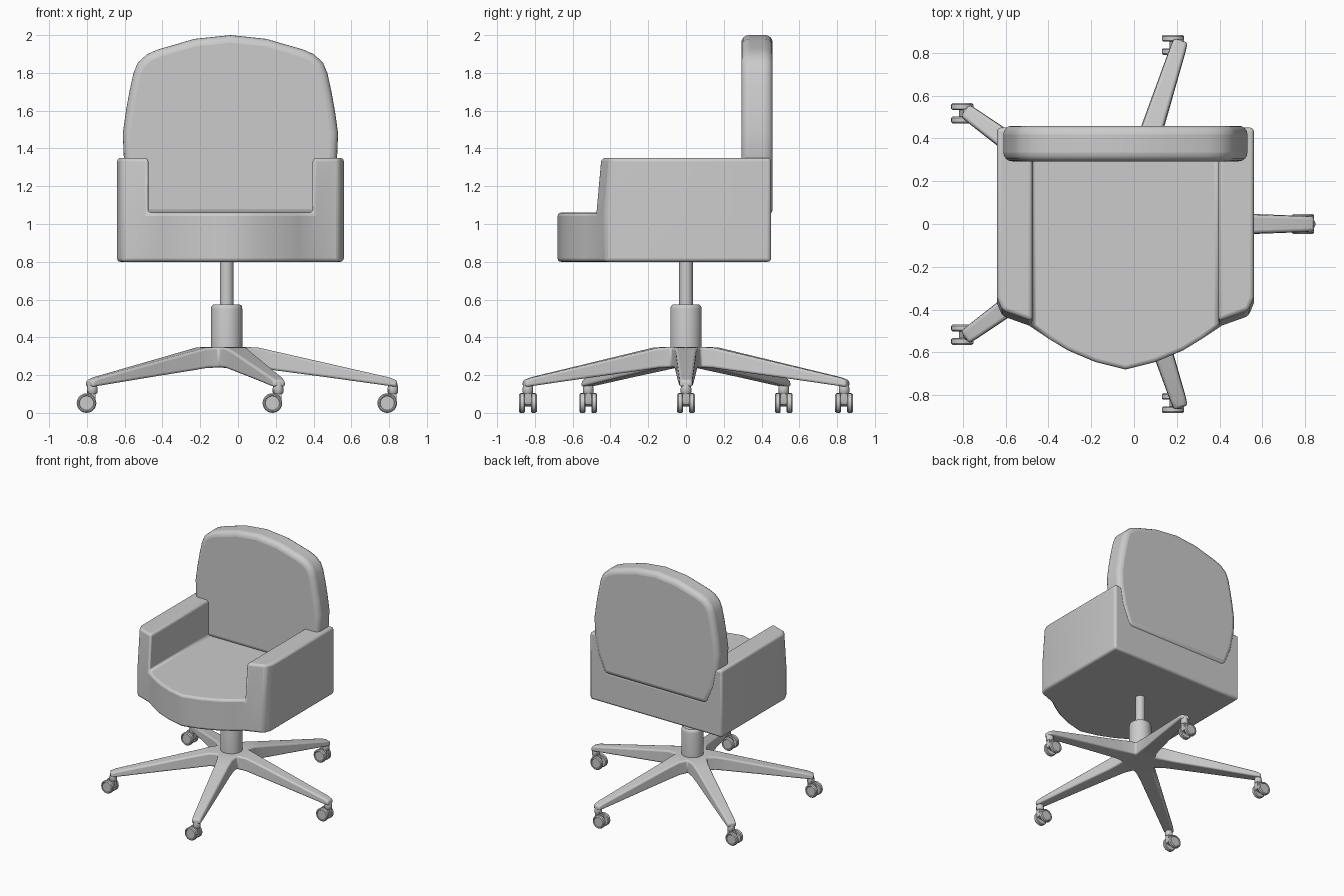
import bpy, bmesh
from math import cos, sin, pi, radians
from mathutils import Vector

if "Cube" in bpy.data.objects:
    bpy.data.objects.remove(bpy.data.objects["Cube"])

CX = -0.04   # mirror line of the upholstery
HX = -0.06   # axis of the column and star base


def finish(name, bm, bevel=0.0, segs=3, limit=35):
    bmesh.ops.remove_doubles(bm, verts=bm.verts, dist=1e-5)
    bmesh.ops.recalc_face_normals(bm, faces=bm.faces)
    me = bpy.data.meshes.new(name)
    bm.to_mesh(me)
    bm.free()
    ob = bpy.data.objects.new(name, me)
    bpy.context.collection.objects.link(ob)
    bpy.ops.object.select_all(action='DESELECT')
    ob.select_set(True)
    bpy.context.view_layer.objects.active = ob
    if bevel:
        m = ob.modifiers.new("Bevel", 'BEVEL')
        m.width, m.segments = bevel, segs
        m.limit_method, m.angle_limit = 'ANGLE', radians(limit)
    bpy.ops.object.shade_smooth_by_angle(angle=radians(40))
    return ob


def lathe(bm, profile, origin, axis='Z', n=24):
    """Revolve (radius, height) pairs about an axis through origin."""
    o = Vector(origin)
    rings = []
    for r, h in profile:
        ring = []
        for i in range(n):
            a = 2 * pi * i / n
            u, v = r * cos(a), r * sin(a)
            ring.append(bm.verts.new(o + Vector((u, v, h) if axis == 'Z' else (u, h, v))))
        rings.append(ring)
    for a, b in zip(rings, rings[1:]):
        for i in range(n):
            j = (i + 1) % n
            bm.faces.new((a[i], a[j], b[j], b[i]))
    bm.faces.new(rings[0])
    bm.faces.new(rings[-1])


# Seat and arms: one plan outline, with the two arm areas pulled up
half = [(0.60, 0.45), (0.60, -0.37), (0.575, -0.43), (0.435, -0.48),
        (0.36, -0.535), (0.27, -0.59), (0.14, -0.645)]
outline = [(CX - x, y) for x, y in half] + [(CX, -0.68)] + [(CX + x, y) for x, y in half[::-1]]
outline += [(CX + 0.435, 0.45), (CX - 0.435, 0.45)]
bm = bmesh.new()
low = [bm.verts.new((x, y, 0.80)) for x, y in outline]
top = [bm.verts.new((x, y, 1.06)) for x, y in outline]
n = len(outline)
bm.faces.new(low)
for i in range(n):
    j = (i + 1) % n
    bm.faces.new((low[i], low[j], top[j], top[i]))
bm.faces.new(top[3:12] + top[15:17])
arms = [bm.faces.new(top[0:4] + [top[16]]), bm.faces.new(top[11:16])]
for f in arms:
    new = bmesh.ops.extrude_face_region(bm, geom=[f])
    for v in [g for g in new['geom'] if isinstance(g, bmesh.types.BMVert)]:
        v.co.z = 1.35
        if v.co.y < 0:
            v.co.y += 0.027
bmesh.ops.delete(bm, geom=[f for f in arms if f.is_valid], context='FACES_ONLY')
finish("seat_and_arms", bm, 0.018)

# Backrest: rounded panel with a thick soft rim
half = [(0.47, 1.04), (0.535, 1.2), (0.565, 1.36), (0.57, 1.48), (0.553, 1.6), (0.535, 1.70),
        (0.513, 1.80), (0.49, 1.855), (0.44, 1.90), (0.38, 1.925), (0.19, 1.98)]
prof = [(CX + x, z) for x, z in half] + [(CX, 2.0)] + [(CX - x, z) for x, z in half[::-1]]
bm = bmesh.new()
face = bm.faces.new([bm.verts.new((x, 0.293, z)) for x, z in prof])
new = bmesh.ops.extrude_face_region(bm, geom=[face], use_keep_orig=True)
for v in [g for g in new['geom'] if isinstance(g, bmesh.types.BMVert)]:
    v.co.y = 0.459
finish("backrest", bm, 0.04, 4, 50)

# Gas lift column
bm = bmesh.new()
lathe(bm, [(0.036, 0.5), (0.036, 0.82)], (HX, 0, 0))
finish("piston", bm)
bm = bmesh.new()
lathe(bm, [(0.083, 0.30), (0.083, 0.55), (0.080, 0.565), (0.070, 0.574), (0.035, 0.574)], (HX, 0, 0), n=32)
finish("column_sleeve", bm)

# Five-armed star base: (radius, half width top, half width bottom, top z, bottom z)
stations = [(0.105, 0.0763, 0.0763, 0.35, 0.24), (0.17, 0.060, 0.066, 0.345, 0.238),
            (0.25, 0.054, 0.060, 0.327, 0.226), (0.50, 0.046, 0.052, 0.270, 0.193),
            (0.86, 0.034, 0.039, 0.188, 0.143), (0.902, 0.030, 0.036, 0.172, 0.138)]
bm = bmesh.new()
hub_top, hub_low = [], []
for k in range(5):
    a = 2 * pi * k / 5
    d, s = Vector((cos(a), sin(a), 0)), Vector((-sin(a), cos(a), 0))
    rings = []
    for r, wt, wb, zt, zb in stations:
        c = Vector((HX, 0, 0)) + d * r
        rings.append([bm.verts.new(c + s * w + Vector((0, 0, z)))
                      for w, z in ((-wb, zb), (wb, zb), (wt, zt), (-wt, zt))])
    for p, q in zip(rings, rings[1:]):
        for i in range(4):
            j = (i + 1) % 4
            bm.faces.new((p[i], p[j], q[j], q[i]))
    bm.faces.new(rings[-1])
    hub_low.append(rings[0][0])
    hub_top.append(rings[0][3])
# weld the arms at the valleys, then cap the hub
bmesh.ops.remove_doubles(bm, verts=bm.verts, dist=0.002)
for z in (0.35, 0.24):
    ring = [v for v in bm.verts if abs(v.co.z - z) < 1e-4 and (v.co.xy - Vector((HX, 0))).length < 0.14]
    bmesh.ops.contextual_create(bm, geom=ring)
finish("star_base", bm, 0.012, 3, 30)

# Twin-wheel casters, all trailing the same way
for k in range(5):
    a = 2 * pi * k / 5
    px, py = HX + 0.88 * cos(a), 0.88 * sin(a)
    wx, wz = px - 0.03, 0.052
    bm = bmesh.new()
    for sgn in (-1, 1):
        lathe(bm, [(0.046, 0.016 * sgn), (0.052, 0.021 * sgn), (0.052, 0.040 * sgn),
                   (0.046, 0.047 * sgn), (0.040, 0.047 * sgn), (0.037, 0.043 * sgn)],
              (wx, py, wz), 'Y')
    finish(f"caster_wheels_{k + 1}", bm)

    bm = bmesh.new()
    side = [(-0.045, 0.045), (-0.03, 0.035), (0.012, 0.045), (0.018, 0.06), (0.018, 0.125),
            (-0.022, 0.125), (-0.026, 0.10), (-0.045, 0.07)]
    f = bm.faces.new([bm.verts.new((px + x, py - 0.018, z)) for x, z in side])
    new = bmesh.ops.extrude_face_region(bm, geom=[f], use_keep_orig=True)
    bmesh.ops.translate(bm, vec=(0, 0.036, 0),
                        verts=[g for g in new['geom'] if isinstance(g, bmesh.types.BMVert)])
    lathe(bm, [(0.022, 0.10), (0.028, 0.108), (0.028, 0.132), (0.022, 0.16)], (px, py, 0), n=16)
    finish(f"caster_fork_{k + 1}", bm)
